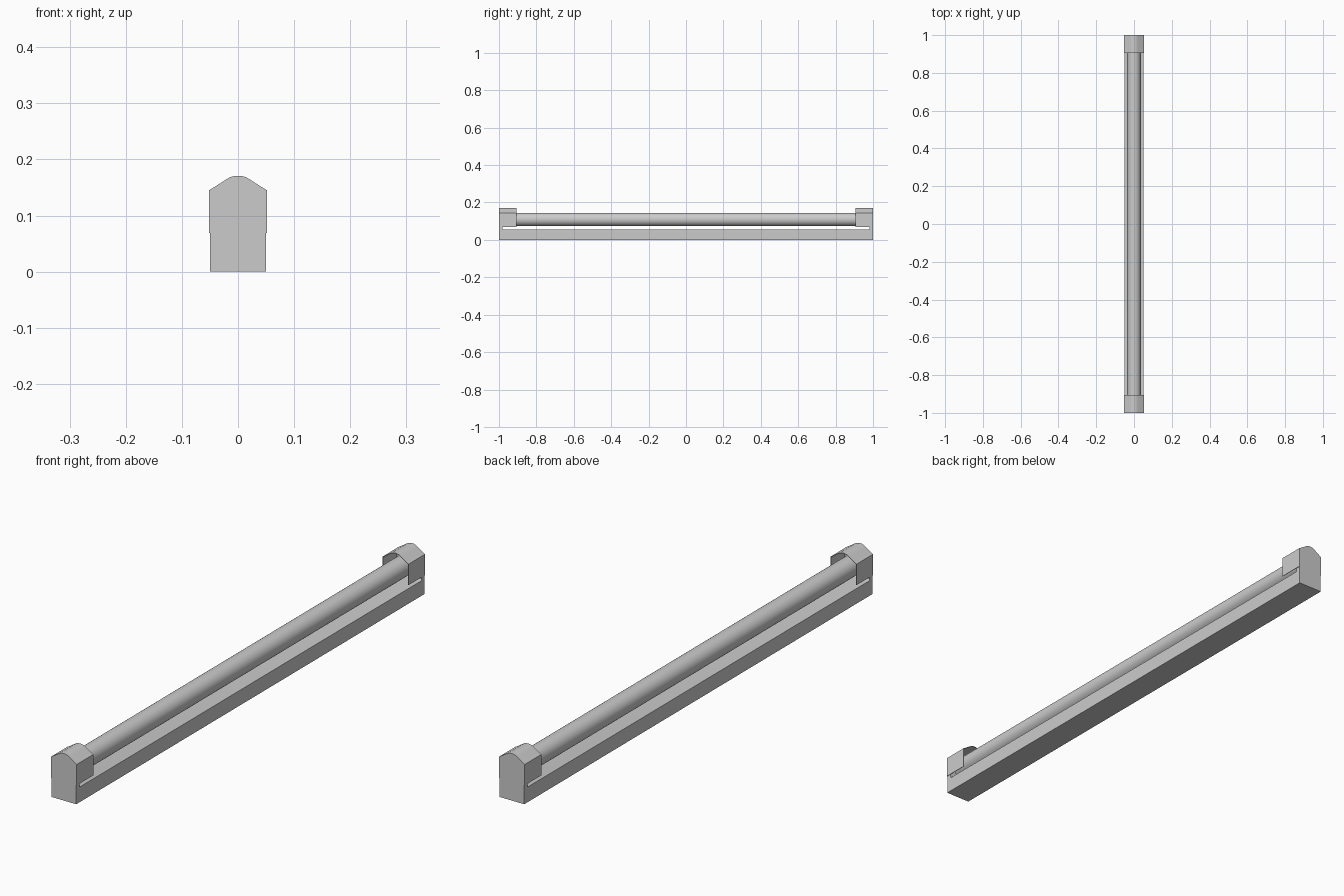
import bpy, bmesh, math
from math import radians, sin, cos

if "Cube" in bpy.data.objects:
    bpy.data.objects.remove(bpy.data.objects["Cube"])

L = 1.0          # half length
PLATE = 0.982    # inner face of the end plates
HOOD = 0.905     # inner rim of the hoods
SEAM = 0.069     # bottom edge of the hoods


def extrude(name, profile, vec, smooth=True):
    """Solid made by sweeping a closed planar profile along vec."""
    bm = bmesh.new()
    face = bm.faces.new([bm.verts.new(p) for p in profile])
    ret = bmesh.ops.extrude_face_region(bm, geom=[face], use_keep_orig=True)
    moved = [v for v in ret["geom"] if isinstance(v, bmesh.types.BMVert)]
    bmesh.ops.translate(bm, verts=moved, vec=vec)
    bmesh.ops.recalc_face_normals(bm, faces=bm.faces)
    mesh = bpy.data.meshes.new(name)
    bm.to_mesh(mesh)
    bm.free()
    obj = bpy.data.objects.new(name, mesh)
    bpy.context.collection.objects.link(obj)
    if smooth:
        smooth_shade(obj)
    return obj


def smooth_shade(obj):
    bpy.ops.object.select_all(action='DESELECT')
    obj.select_set(True)
    bpy.context.view_layer.objects.active = obj
    bpy.ops.object.shade_smooth_by_angle(angle=radians(25))


def arch(w, grow=0.0):
    """Domed outline from the right foot over the top to the left foot."""
    half = [(w, SEAM), (w, 0.143 + grow), (0.042, 0.149 + grow),
            (0.031, 0.156 + grow), (0.021, 0.1625 + grow),
            (0.014, 0.1665 + grow), (0.007, 0.1685 + grow)]
    return half + [(0, 0.169 + grow)] + [(-x, z) for x, z in reversed(half)]


# Base rail with small fillets where it turns up into the end plates
r, top = 0.006, 0.055
fillet = [(PLATE - r + r * cos(radians(a)), top + r - r * sin(radians(a)))
          for a in range(0, 91, 15)]
side = [(L, 0), (L, SEAM), (PLATE, SEAM)] + fillet
side += [(-y, z) for y, z in reversed(side)]
extrude("base_rail", [(-0.05, y, z) for y, z in side], (0.1, 0, 0))

# End plates and the thin open hoods around the tube ends
for s, end in ((-1, "front"), (1, "back")):
    extrude(end + "_end_plate", [(x, s * L, z) for x, z in arch(0.05)],
            (0, -s * (L - PLATE), 0))
    shell = arch(0.052, 0.002) + arch(0.05)[::-1]
    extrude(end + "_hood", [(x, s * L, z) for x, z in shell],
            (0, -s * (L - HOOD), 0))

# Light tube
bpy.ops.mesh.primitive_cylinder_add(vertices=48, radius=0.036, depth=2 * PLATE,
                                    location=(0, 0, 0.109),
                                    rotation=(math.pi / 2, 0, 0))
tube = bpy.context.object
tube.name = "light_tube"
smooth_shade(tube)
